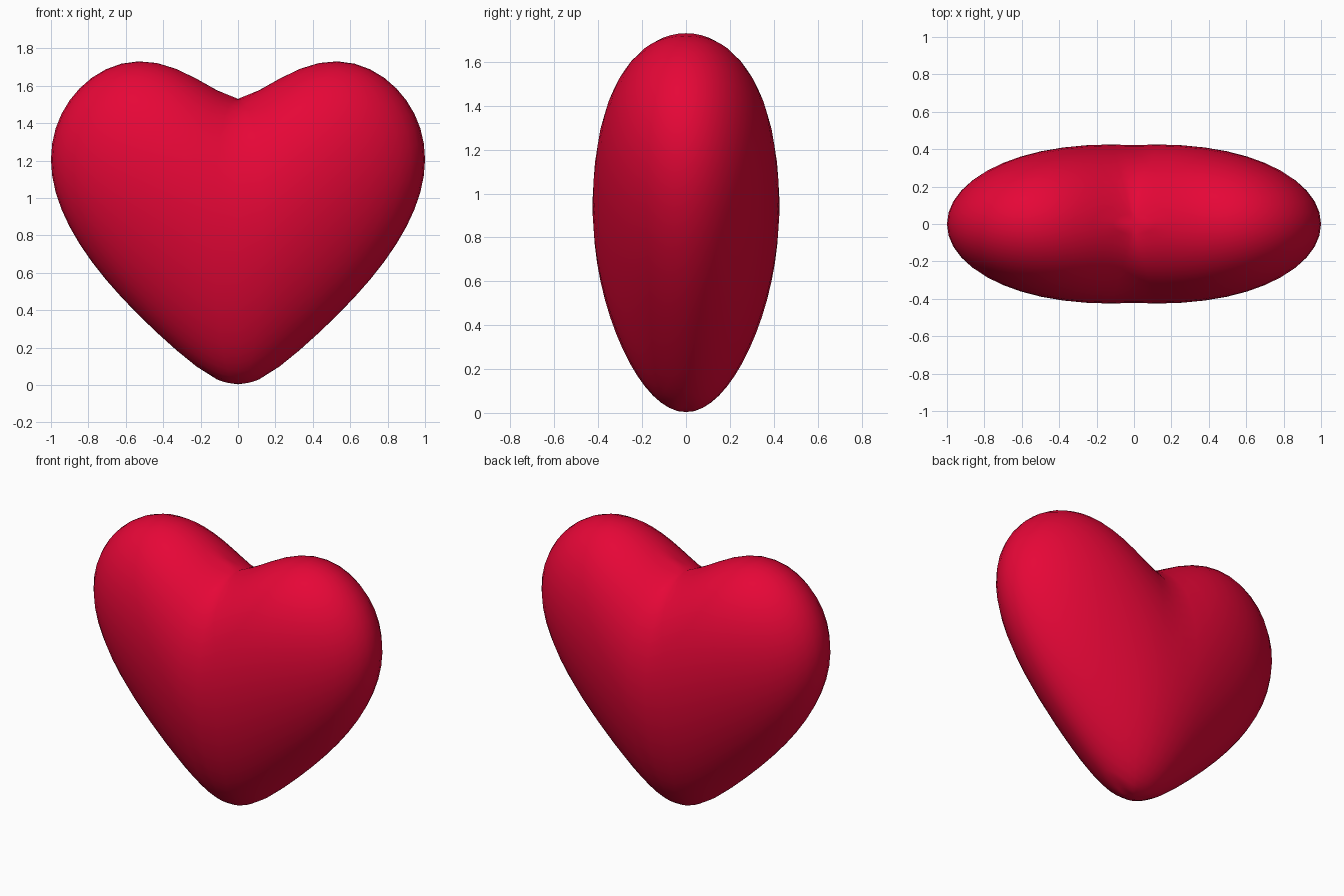
import bpy
import bmesh

if "Cube" in bpy.data.objects:
    bpy.data.objects.remove(bpy.data.objects["Cube"])

# single flat colour
red = bpy.data.materials.new("heart_red")
red.diffuse_color = (0.79, 0.002, 0.038, 1.0)
red.use_nodes = True
red.node_tree.nodes["Principled BSDF"].inputs["Base Color"].default_value = red.diffuse_color


def lift(x, w):
    """Upward shift of the lobes: none at the middle, growing towards the sides."""
    p = abs(x) ** 1.7
    return 0.611 * p / (p + 0.389) + 0.15 * abs(x) * max(0, 1 - abs(x)) * w


def thickness(x, w):
    """Front-to-back scale: fuller in the lobes, thinner towards the tip."""
    return 0.416 * (1 + 0.13 * abs(x)) * (1 + 0.18 * w)


# puffy heart: a sphere flattened, tapered to the tip, and bent up on both sides
bm = bmesh.new()
bmesh.ops.create_uvsphere(bm, u_segments=48, v_segments=28, radius=1.0)
for v in bm.verts:
    x, y, w = v.co
    v.co = (x, y * thickness(x, w), 0.767 + 0.763 * w + lift(x, w))

mesh = bpy.data.meshes.new("heart")
bm.to_mesh(mesh)
bm.free()
mesh.materials.append(red)
mesh.shade_smooth()
heart = bpy.data.objects.new("heart", mesh)
bpy.context.collection.objects.link(heart)
